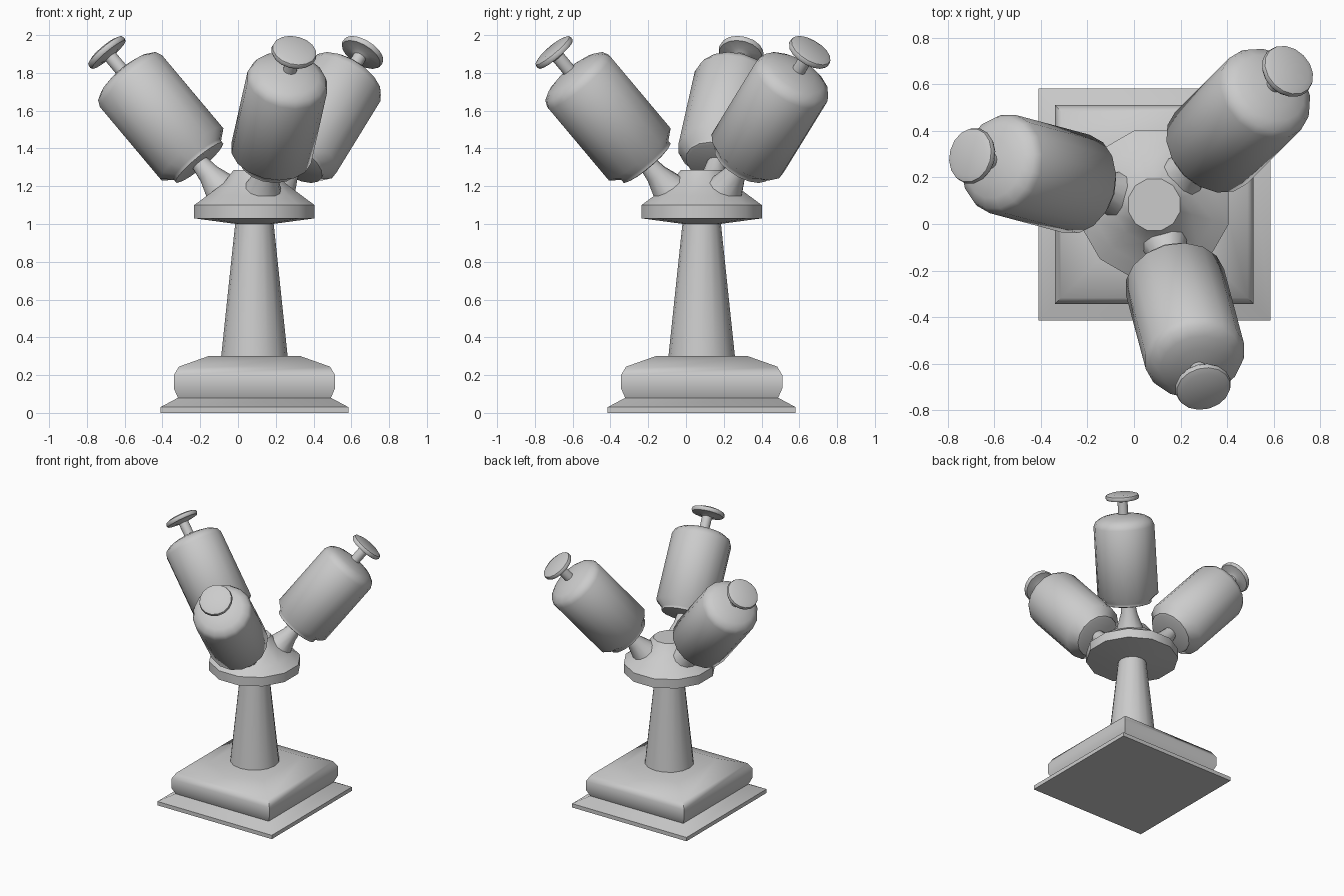
import bpy, bmesh, math
from mathutils import Matrix, Vector

if "Cube" in bpy.data.objects:
    bpy.data.objects.remove(bpy.data.objects["Cube"])

CENTRE = Vector((0.087, 0.083, 0))   # axis of the stand
TILT = math.radians(41)              # lean of each lamp from vertical

grey = bpy.data.materials.new("plain grey")
grey.diffuse_color = (0.6, 0.6, 0.6, 1)
grey.use_nodes = True
grey.node_tree.nodes["Principled BSDF"].inputs["Base Color"].default_value = grey.diffuse_color


def lathe(name, profile, sides, matrix, phase=0.0):
    """Closed solid of revolution from (radius, height) pairs, capped at both ends."""
    bm = bmesh.new()
    rings = []
    for r, z in profile:
        rings.append([bm.verts.new((r * math.cos(phase + 2 * math.pi * i / sides),
                                    r * math.sin(phase + 2 * math.pi * i / sides), z))
                      for i in range(sides)])
    for a, b in zip(rings, rings[1:]):
        for i in range(sides):
            j = (i + 1) % sides
            bm.faces.new((a[i], a[j], b[j], b[i]))
    bm.faces.new(rings[0][::-1])
    bm.faces.new(rings[-1])
    bmesh.ops.recalc_face_normals(bm, faces=bm.faces)
    mesh = bpy.data.meshes.new(name)
    bm.to_mesh(mesh)
    bm.free()
    mesh.materials.append(grey)
    obj = bpy.data.objects.new(name, mesh)
    obj.matrix_world = matrix
    bpy.context.collection.objects.link(obj)
    bpy.ops.object.select_all(action='DESELECT')
    obj.select_set(True)
    bpy.context.view_layer.objects.active = obj
    bpy.ops.object.shade_smooth_by_angle(angle=math.radians(50))
    return obj


stand = Matrix.Translation(CENTRE)

# Square moulded base (half widths turned into corner radii)
base = [(0.498, 0), (0.498, 0.03), (0.405, 0.08), (0.427, 0.13), (0.427, 0.20),
        (0.40, 0.245), (0.245, 0.30)]
lathe("base", [(w * math.sqrt(2), z) for w, z in base], 4, stand, math.pi / 4)

# Tapered column
lathe("column", [(0.177, 0.29), (0.10, 1.02)], 16, stand)

# Twelve-sided hub with a domed top
lathe("hub", [(0.10, 1.0), (0.33, 1.03), (0.33, 1.10), (0.26, 1.15),
              (0.17, 1.215), (0.115, 1.285)], 12, stand, math.pi / 12)

# Three leaning lamps, each with stem, body and end knob
for n, degrees in enumerate((45, 165, 285), 1):
    lean = (Matrix.Translation(CENTRE + Vector((0, 0, 0.978)))
            @ Matrix.Rotation(math.radians(degrees), 4, 'Z')
            @ Matrix.Rotation(TILT, 4, 'Y'))
    lathe(f"stem_{n}", [(0.13, 0.19), (0.095, 0.28), (0.06, 0.38), (0.045, 0.48)], 12, lean)
    lathe(f"lamp_body_{n}", [(0.15, 0.455), (0.165, 0.46), (0.165, 0.48), (0.218, 0.525),
                             (0.218, 1.025), (0.202, 1.06), (0.16, 1.085),
                             (0.10, 1.10), (0.035, 1.11)], 16, lean)
    lathe(f"knob_{n}", [(0.036, 1.09), (0.036, 1.20), (0.06, 1.212), (0.115, 1.217),
                        (0.122, 1.23), (0.117, 1.247), (0.09, 1.257)], 16, lean)
